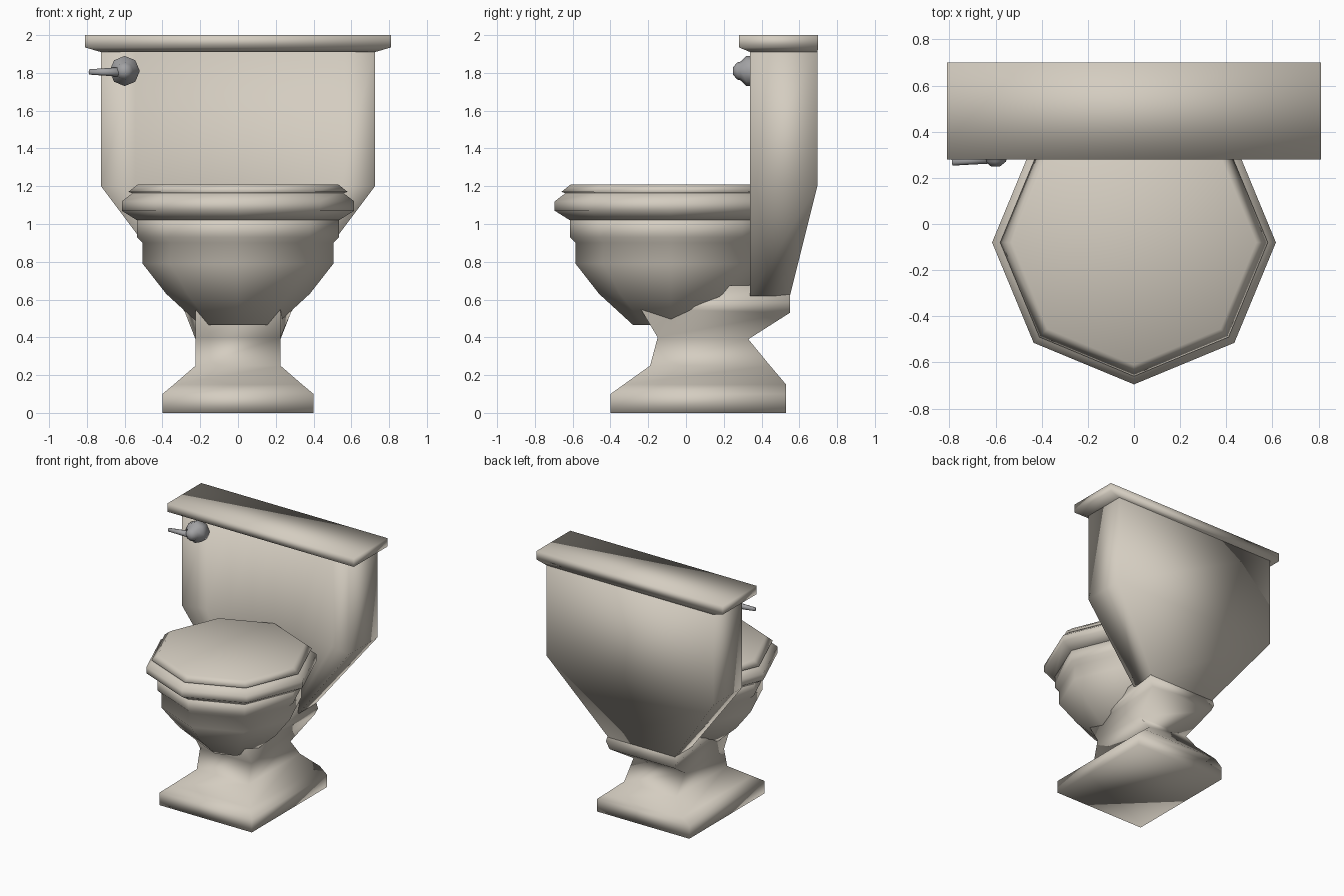
import bpy, bmesh, math
from mathutils import Matrix

if "Cube" in bpy.data.objects:
    bpy.data.objects.remove(bpy.data.objects["Cube"])


def material(name, rgb):
    m = bpy.data.materials.new(name)
    m.diffuse_color = (*rgb, 1)
    m.use_nodes = True
    m.node_tree.nodes["Principled BSDF"].inputs["Base Color"].default_value = m.diffuse_color
    return m


PORCELAIN = material("warm porcelain", (0.66, 0.61, 0.53))
METAL = material("grey metal", (0.36, 0.36, 0.37))


def loft(name, rings, mat, matrix=None):
    """Skin a stack of equal-length closed rings and cap both ends."""
    bm = bmesh.new()
    loops = [[bm.verts.new(p) for p in ring] for ring in rings]
    for a, b in zip(loops, loops[1:]):
        n = len(a)
        for i in range(n):
            j = (i + 1) % n
            bm.faces.new((a[i], a[j], b[j], b[i]))
    bm.faces.new(loops[0])
    bm.faces.new(loops[-1])
    if matrix:
        bm.transform(matrix)
    bmesh.ops.recalc_face_normals(bm, faces=bm.faces)
    me = bpy.data.meshes.new(name)
    bm.to_mesh(me)
    bm.free()
    me.materials.append(mat)
    for p in me.polygons:
        p.use_smooth = True
    ob = bpy.data.objects.new(name, me)
    bpy.context.collection.objects.link(ob)
    return ob


def octagon(r, z, cy=0.0):
    return [(r * math.cos(i * math.pi / 4), cy + r * math.sin(i * math.pi / 4), z)
            for i in range(8)]


def turned(name, profile, mat, cy=0.0, matrix=None):
    return loft(name, [octagon(r, z, cy) for r, z in profile], mat, matrix)


def quad(wf, wb, yf, yb, zf, zb):
    """Four-cornered ring with separate front and back width, depth and height."""
    return [(-wf, yf, zf), (wf, yf, zf), (wb, yb, zb), (-wb, yb, zb)]


# Pedestal: square foot, pinched neck and shelf under the tank
loft("pedestal", [
    quad(0.40, 0.40, -0.40, 0.53, 0.00, 0.00),
    quad(0.40, 0.40, -0.40, 0.53, 0.10, 0.10),
    quad(0.34, 0.34, -0.33, 0.53, 0.15, 0.15),
    quad(0.225, 0.225, -0.19, 0.445, 0.25, 0.25),
    quad(0.225, 0.225, -0.15, 0.33, 0.40, 0.39),
    quad(0.225, 0.28, -0.24, 0.55, 0.55, 0.53),
    quad(0.225, 0.31, -0.20, 0.55, 0.58, 0.585),
    quad(0.22, 0.28, -0.10, 0.55, 0.675, 0.675),
], PORCELAIN)

# Bowl, seat and lid: eight-sided turned shapes
turned("bowl", [(0.20, 0.465), (0.38, 0.63), (0.505, 0.79), (0.505, 0.90),
                (0.535, 0.93), (0.535, 1.03)], PORCELAIN, -0.08)
turned("seat", [(0.535, 1.02), (0.615, 1.07), (0.615, 1.12), (0.55, 1.17)],
       PORCELAIN, -0.08)
turned("seat_lid", [(0.55, 1.16), (0.58, 1.17), (0.53, 1.21)], PORCELAIN, -0.08)


# Tank: gently hollowed front, tapering to the shelf
def tank_ring(w, back, z, n=8):
    front = []
    for i in range(n + 1):
        t = -1 + 2 * i / n
        front.append((w * t, 0.34 + 0.11 * (1 - t * t), z))
    return front + [(w, back, z), (-w, back, z)]


loft("tank", [tank_ring(0.29, 0.55, 0.62), tank_ring(0.725, 0.695, 1.20),
              tank_ring(0.725, 0.695, 1.94)], PORCELAIN)

# Tank lid with a sloping underside
loft("tank_lid", [
    quad(0.725, 0.725, 0.34, 0.695, 1.91, 1.91),
    quad(0.81, 0.81, 0.28, 0.70, 1.935, 1.935),
    quad(0.81, 0.81, 0.28, 0.70, 2.00, 2.00),
], PORCELAIN)

# Flush handle: faceted knob facing forward and a thin tapered lever
turned("handle_knob", [(0.08, -0.06), (0.08, 0.02), (0.05, 0.05), (0.045, 0.07),
                       (0.02, 0.09)], METAL,
       matrix=Matrix.Translation((-0.60, 0.34, 1.81)) @ Matrix.Rotation(math.pi / 2, 4, 'X'))
turned("handle_lever", [(0.027, 0.0), (0.014, 0.19)], METAL,
       matrix=Matrix.Translation((-0.60, 0.29, 1.805))
       @ Matrix.Rotation(math.radians(7), 4, 'Z')
       @ Matrix.Rotation(-math.pi / 2, 4, 'Y'))
